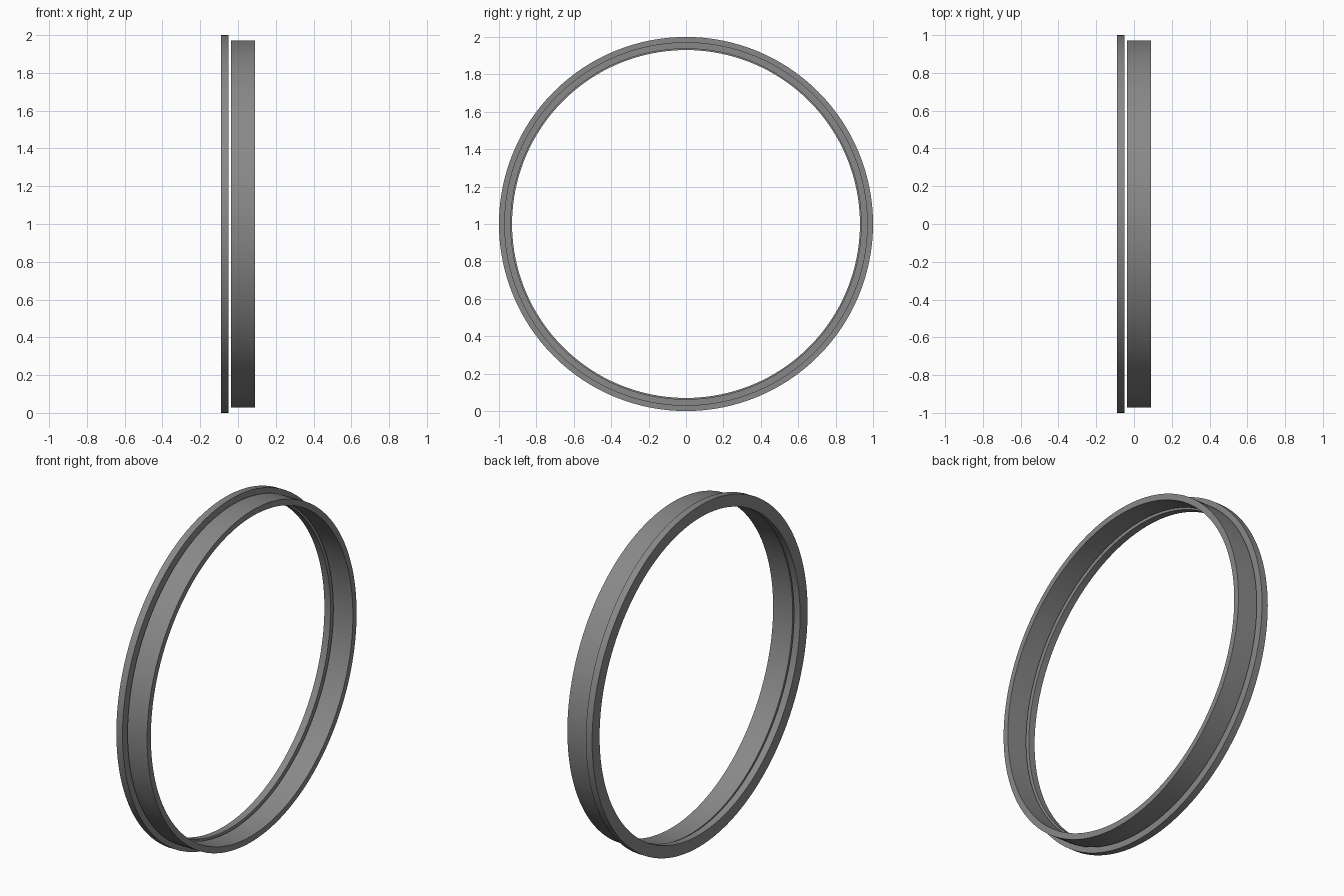
import bpy, bmesh, math
from mathutils import Matrix

if "Cube" in bpy.data.objects:
    bpy.data.objects.remove(bpy.data.objects["Cube"])

SIDES = 128

metal = bpy.data.materials.new("grey_metal")
metal.diffuse_color = (0.25, 0.25, 0.25, 1)
metal.use_nodes = True
metal.node_tree.nodes["Principled BSDF"].inputs["Base Color"].default_value = metal.diffuse_color


def ring(name, x0, x1, inner, outer):
    """Rectangular section revolved around the x axis, centred at z = 1."""
    bm = bmesh.new()
    section = [(x0, inner), (x0, outer), (x1, outer), (x1, inner)]
    loops = []
    for i in range(SIDES):
        a = 2 * math.pi * i / SIDES
        loops.append([bm.verts.new((x, r * math.cos(a), 1 + r * math.sin(a)))
                      for x, r in section])
    for i in range(SIDES):
        p, q = loops[i], loops[(i + 1) % SIDES]
        for k in range(4):
            n = (k + 1) % 4
            bm.faces.new((p[k], p[n], q[n], q[k]))
    bmesh.ops.recalc_face_normals(bm, faces=bm.faces)
    mesh = bpy.data.meshes.new(name)
    bm.to_mesh(mesh)
    bm.free()
    mesh.materials.append(metal)
    obj = bpy.data.objects.new(name, mesh)
    bpy.context.collection.objects.link(obj)
    bpy.ops.object.select_all(action='DESELECT')
    obj.select_set(True)
    bpy.context.view_layer.objects.active = obj
    bpy.ops.object.shade_smooth_by_angle(angle=math.radians(30))
    return obj


# Thin, slightly larger flange, then a clear gap, then the wide band
ring("flange_ring", -0.09, -0.05, 0.93, 1.0)
ring("band_ring", -0.037, 0.09, 0.937, 0.972)
